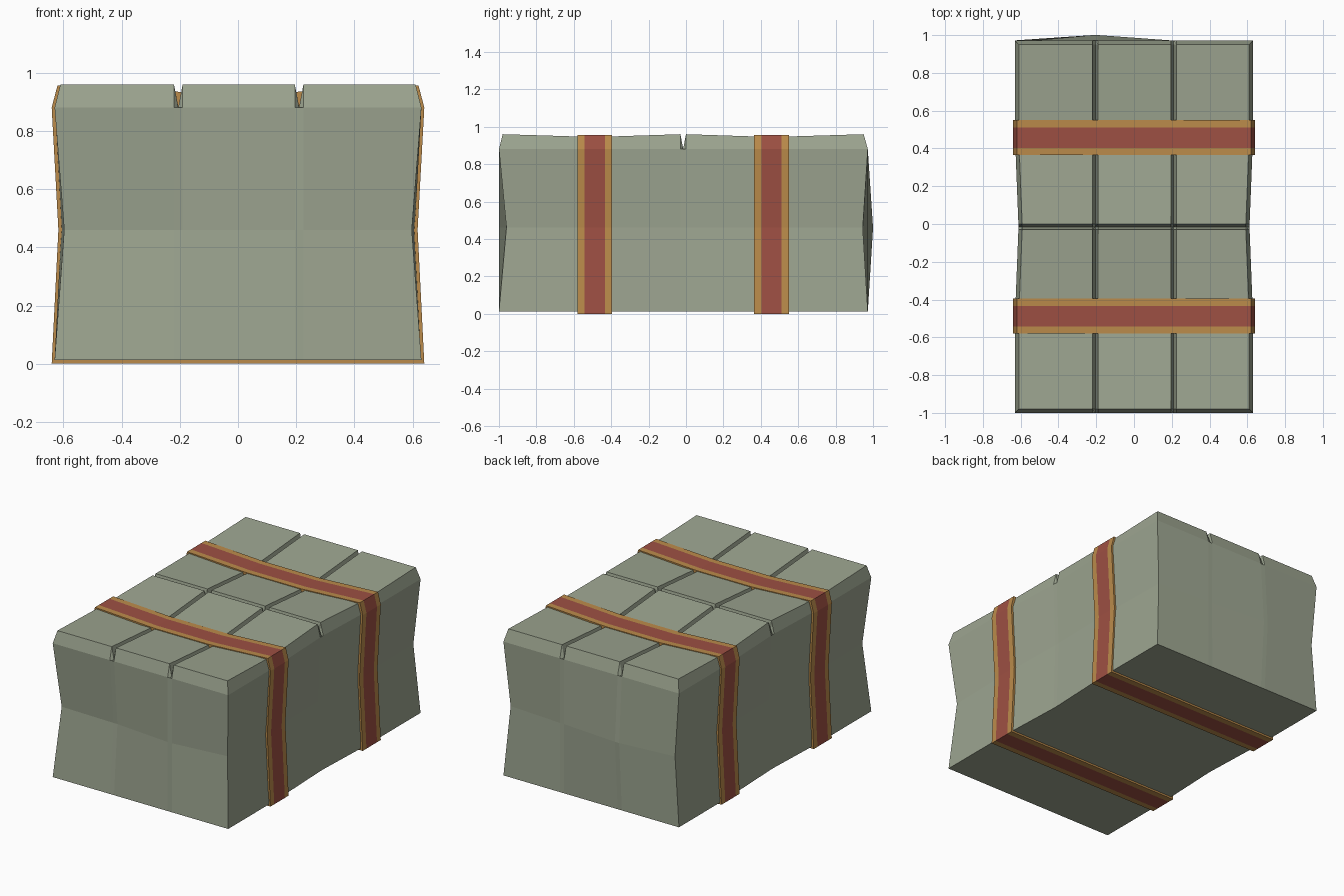
import bpy, bmesh

if "Cube" in bpy.data.objects:
    bpy.data.objects.remove(bpy.data.objects["Cube"])


def material(name, rgb):
    m = bpy.data.materials.new(name)
    m.diffuse_color = (*rgb, 1)
    m.use_nodes = True
    m.node_tree.nodes["Principled BSDF"].inputs["Base Color"].default_value = m.diffuse_color
    return m


SAGE = material("sage_cloth", (0.335, 0.375, 0.28))
RED = material("strap_red", (0.34, 0.08, 0.056))
GOLD = material("strap_gold", (0.50, 0.26, 0.07))


def finish(bm, name, mats):
    bmesh.ops.recalc_face_normals(bm, faces=bm.faces)
    me = bpy.data.meshes.new(name)
    bm.to_mesh(me)
    bm.free()
    for m in mats:
        me.materials.append(m)
    bpy.context.collection.objects.link(bpy.data.objects.new(name, me))


# Bale: quilted top grid with V grooves, then rings of side walls
XS = [-.61, -.22, -.205, -.19, .195, .21, .225, .61]
YS = [-.98, -.488, -.03, -.015, 0, .457, .95]
NX, NY = len(XS) - 1, len(YS) - 1
FRONT_MID = [-.955, -.965, -1.0, -.96]   # dented front, by column seam
BACK_MID = [.965, 1.0, .97, .945]        # bulging back


def top_z(i, j):
    if i in (2, 5) or j == 3:
        return .882
    if j in (1, 5):                      # pulled down under the straps
        return .945 if i in (0, NX) else .922
    return .96


def waist(j):
    return .018 if j in (2, 3, 4) else 0


def wall_point(i, j, z):
    mid = z == .46
    x, y = XS[i], YS[j]
    if i in (0, NX):
        half = .63 - waist(j)
        if mid:
            half = .597 if j in (0, NY) else .607 - waist(j) * .5
        x = half if i else -half
    seam = (i + 2) // 3
    if j == 0:
        y = FRONT_MID[seam] if mid else -1.0
    elif j == NY:
        y = BACK_MID[seam] if mid else .972
    return x, y, z


bm = bmesh.new()
grid = {}
for i, x in enumerate(XS):
    for j, y in enumerate(YS):
        px = x - (waist(j) if x > 0 else -waist(j)) if i in (0, NX) else x
        grid[i, j] = bm.verts.new((px, y, top_z(i, j)))
for i in range(NX):
    for j in range(NY):
        bm.faces.new([grid[i, j], grid[i + 1, j], grid[i + 1, j + 1], grid[i, j + 1]])
edge = ([(i, 0) for i in range(NX)] + [(NX, j) for j in range(NY)]
        + [(i, NY) for i in range(NX, 0, -1)] + [(0, j) for j in range(NY, 0, -1)])
upper = [grid[k] for k in edge]
for z in (.88, .46, .012):
    lower = [bm.verts.new(wall_point(i, j, z)) for i, j in edge]
    for k in range(len(edge)):
        n = (k + 1) % len(edge)
        bm.faces.new([upper[k], lower[k], lower[n], upper[n]])
    upper = lower
bm.faces.new(upper)
finish(bm, "bale", [SAGE])

# Straps: closed band around the bale, sagging on top, gold-red-gold stripes
HALF = [(.2, .934), (.62, .956), (.64, .88), (.617, .46), (.64, 0)]
PROFILE = HALF + [(-x, z) for x, z in reversed(HALF)]


def strap(name, y):
    bm = bmesh.new()
    loops = [[bm.verts.new((x, y + d, z)) for x, z in PROFILE]
             for d in (-.093, -.054, .054, .093)]
    for s in range(3):
        for k in range(len(PROFILE)):
            n = (k + 1) % len(PROFILE)
            f = bm.faces.new([loops[s][k], loops[s][n], loops[s + 1][n], loops[s + 1][k]])
            f.material_index = 1 if s == 1 else 0
    bm.faces.new(loops[0])
    bm.faces.new(loops[3])
    finish(bm, name, [GOLD, RED])


strap("front_strap", -.488)
strap("back_strap", .457)
